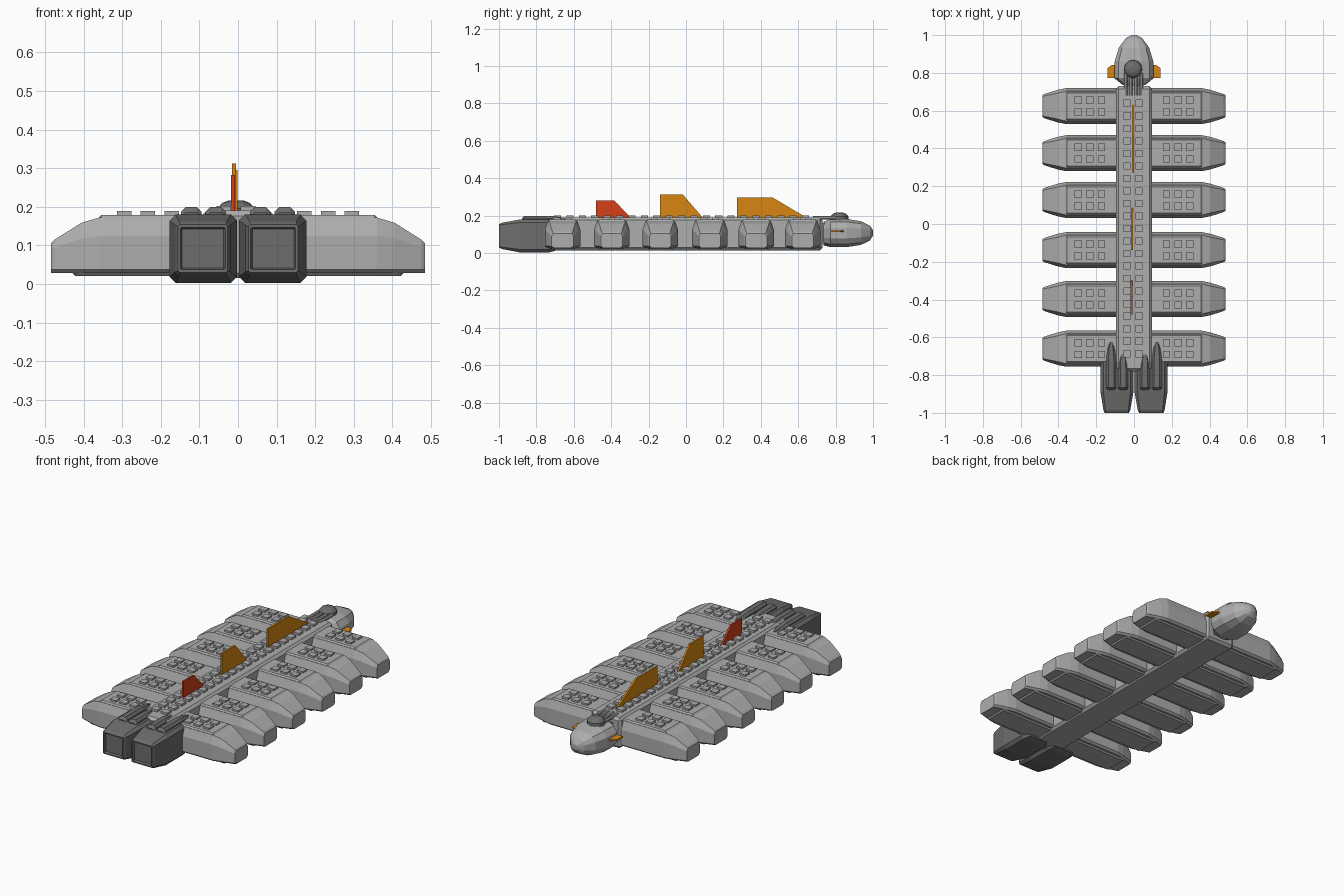
import bpy, bmesh, math

if "Cube" in bpy.data.objects:
    bpy.data.objects.remove(bpy.data.objects["Cube"])


def material(name, rgb):
    m = bpy.data.materials.new(name)
    m.diffuse_color = (*rgb, 1)
    m.use_nodes = True
    m.node_tree.nodes["Principled BSDF"].inputs["Base Color"].default_value = m.diffuse_color
    return m


LIGHT = material("light_grey", (0.42, 0.42, 0.42))
DARK = material("dark_grey", (0.155, 0.155, 0.155))
ORANGE = material("orange", (0.68, 0.24, 0.006))
RED = material("red", (0.66, 0.05, 0.01))


def finish(name, bm, mat, mirror=False, bevel=0):
    bmesh.ops.recalc_face_normals(bm, faces=bm.faces)
    me = bpy.data.meshes.new(name)
    bm.to_mesh(me)
    bm.free()
    me.materials.append(mat)
    ob = bpy.data.objects.new(name, me)
    bpy.context.collection.objects.link(ob)
    if bevel:
        b = ob.modifiers.new("bevel", "BEVEL")
        b.width, b.segments = bevel, 1
    if mirror:
        m = ob.modifiers.new("mirror", "MIRROR")
        m.use_axis[0] = True
    return ob


def loft(bm, rings):
    """Skin a list of equal-length rings and cap both ends."""
    vs = [[bm.verts.new(p) for p in r] for r in rings]
    n = len(rings[0])
    for a, b in zip(vs, vs[1:]):
        for i in range(n):
            j = (i + 1) % n
            bm.faces.new((a[i], a[j], b[j], b[i]))
    bm.faces.new(vs[0])
    bm.faces.new(vs[-1])


def box(bm, x0, x1, y0, y1, z0, z1):
    loft(bm, [[(x0, y0, z), (x1, y0, z), (x1, y1, z), (x0, y1, z)] for z in (z0, z1)])


def block(bm, x, y, z0, z1, h=0.019):
    box(bm, x - h, x + h, y - h, y + h, z0, z1)


POD_Y = [0.624, 0.375, 0.127, -0.138, -0.397, -0.66]

# Central spine
bm = bmesh.new()
box(bm, -0.095, 0.095, -0.78, 0.73, 0.015, 0.19)
finish("spine", bm, LIGHT, bevel=0.014)

# Two rows of blocks on the spine
bm = bmesh.new()
for i in range(21):
    for x in (-0.037, 0.026):
        block(bm, x, -0.687 + i * 0.0663, 0.185, 0.202)
finish("spine_blocks", bm, LIGHT)


# Side pods, tapering outward
def pod_ring(cy, x, hb, ht, zs, zt):
    half = [(hb - 0.012, 0.028), (hb, 0.038), (hb, zs), (ht, zt)]
    pts = half + [(-y, z) for y, z in reversed(half)]
    return [(x, cy + y, z) for y, z in pts]


POD = [(0.05, 0.095, 0.079, 0.125, 0.172), (0.36, 0.095, 0.079, 0.125, 0.172),
       (0.405, 0.086, 0.068, 0.118, 0.159), (0.475, 0.064, 0.054, 0.095, 0.115),
       (0.484, 0.058, 0.05, 0.09, 0.106)]
bm = bmesh.new()
for cy in POD_Y:
    loft(bm, [pod_ring(cy, *p) for p in POD])
finish("side_pods", bm, LIGHT, mirror=True)

# Raised panels above and below each pod
bm = bmesh.new()
for cy in POD_Y:
    box(bm, 0.08, 0.362, cy - 0.077, cy + 0.077, 0.16, 0.179)
    box(bm, 0.08, 0.43, cy - 0.072, cy + 0.072, 0.021, 0.04)
finish("pod_panels", bm, LIGHT, mirror=True, bevel=0.008)

# Six blocks on each pod
bm = bmesh.new()
for cy in POD_Y:
    for x in (0.172, 0.234, 0.295):
        for dy in (-0.031, 0.031):
            block(bm, x, cy + dy, 0.17, 0.189)
finish("pod_blocks", bm, LIGHT, mirror=True)


# Engines with a shallow recess in the end face
def chamfered(y, x0, x1, z0, z1, c):
    return [(x0 + c, y, z0), (x1 - c, y, z0), (x1, y, z0 + c), (x1, y, z1 - c),
            (x1 - c, y, z1), (x0 + c, y, z1), (x0, y, z1 - c), (x0, y, z0 + c)]


ENGINE = [(-0.70, 0.02, 0.155, 0.012, 0.16, 0.012), (-0.735, 0.002, 0.178, 0.003, 0.18, 0.016),
          (-0.885, 0.002, 0.178, 0.003, 0.18, 0.016), (-0.985, 0.02, 0.162, 0.022, 0.162, 0.01),
          (-1.0, 0.027, 0.155, 0.03, 0.154, 0.004), (-1.0, 0.033, 0.149, 0.037, 0.147, 0.003),
          (-0.988, 0.037, 0.145, 0.041, 0.143, 0.002)]
bm = bmesh.new()
loft(bm, [chamfered(*e) for e in ENGINE])
finish("engines", bm, DARK, mirror=True)

# Pointed fairings on top of the engines
bm = bmesh.new()
for cx, tip in ((0.121, -0.625), (0.058, -0.66)):
    rings = []
    for y, h, zt in ((tip, 0.008, 0.182), (tip - 0.03, 0.018, 0.19), (tip - 0.09, 0.026, 0.198),
                     (-0.865, 0.027, 0.199), (-0.878, 0.026, 0.185)):
        rings.append([(cx - h, y, 0.165), (cx - h, y, zt - 0.012), (cx - h * 0.55, y, zt),
                      (cx + h * 0.55, y, zt), (cx + h, y, zt - 0.012), (cx + h, y, 0.165)])
    loft(bm, rings)
finish("engine_fairings", bm, DARK, mirror=True)


# Faceted head
def head_ring(y, hw, zb, zt, n=12):
    pts = []
    for i in range(n):
        a = 2 * math.pi * (i + 0.5) / n
        c, s = math.cos(a), math.sin(a)
        pts.append((hw * math.copysign(abs(c) ** 0.75, c), y,
                    (zb + zt) / 2 + (zt - zb) / 2 * math.copysign(abs(s) ** 0.75, s)))
    return pts


HEAD = [(0.735, 0.06, 0.04, 0.17), (0.772, 0.107, 0.03, 0.184), (0.86, 0.105, 0.03, 0.184),
        (0.935, 0.082, 0.042, 0.172), (0.983, 0.045, 0.066, 0.148), (1.0, 0.014, 0.092, 0.122)]
bm = bmesh.new()
loft(bm, [head_ring(*h) for h in HEAD])
finish("head", bm, LIGHT)

# Dome on the head
bm = bmesh.new()
loft(bm, [[(r * math.cos(i * math.pi / 6) - 0.005, 0.82 + r * math.sin(i * math.pi / 6), z)
           for i in range(12)] for r, z in ((0.05, 0.165), (0.048, 0.196), (0.036, 0.21), (0.018, 0.217))])
finish("head_dome", bm, DARK)

# Neck and the thin rods joining head and spine
bm = bmesh.new()
box(bm, -0.05, 0.05, 0.70, 0.76, 0.05, 0.16)
finish("neck", bm, LIGHT)
bm = bmesh.new()
for x in (-0.043, -0.017, 0.012, 0.038):
    loft(bm, [[(x + 0.009 * math.cos(i * math.pi / 4), y, 0.188 + 0.009 * math.sin(i * math.pi / 4))
               for i in range(8)] for y in (0.68, 0.80)])
finish("neck_rods", bm, LIGHT)

# Small side wings on the head
bm = bmesh.new()
loft(bm, [[(0.08, 0.773, z), (0.141, 0.773, z), (0.141, 0.825, z), (0.115, 0.843, z), (0.08, 0.843, z)]
          for z in (0.112, 0.121)])
finish("head_wings", bm, ORANGE, mirror=True)

# Dorsal fins: back, end of flat top, foot of slope, top height, x
FINS = [("front_fin", ORANGE, 0.273, 0.465, 0.635, 0.296, -0.006),
        ("middle_fin", ORANGE, -0.138, -0.016, 0.085, 0.312, -0.010),
        ("rear_fin", RED, -0.48, -0.385, -0.30, 0.282, -0.013)]
for name, mat, y0, y1, y2, zt, x in FINS:
    bm = bmesh.new()
    loft(bm, [[(x + d, y0, 0.185), (x + d, y0, zt), (x + d, y1, zt), (x + d, y2, 0.195), (x + d, y2, 0.185)]
              for d in (-0.005, 0.005)])
    finish(name, bm, mat)
